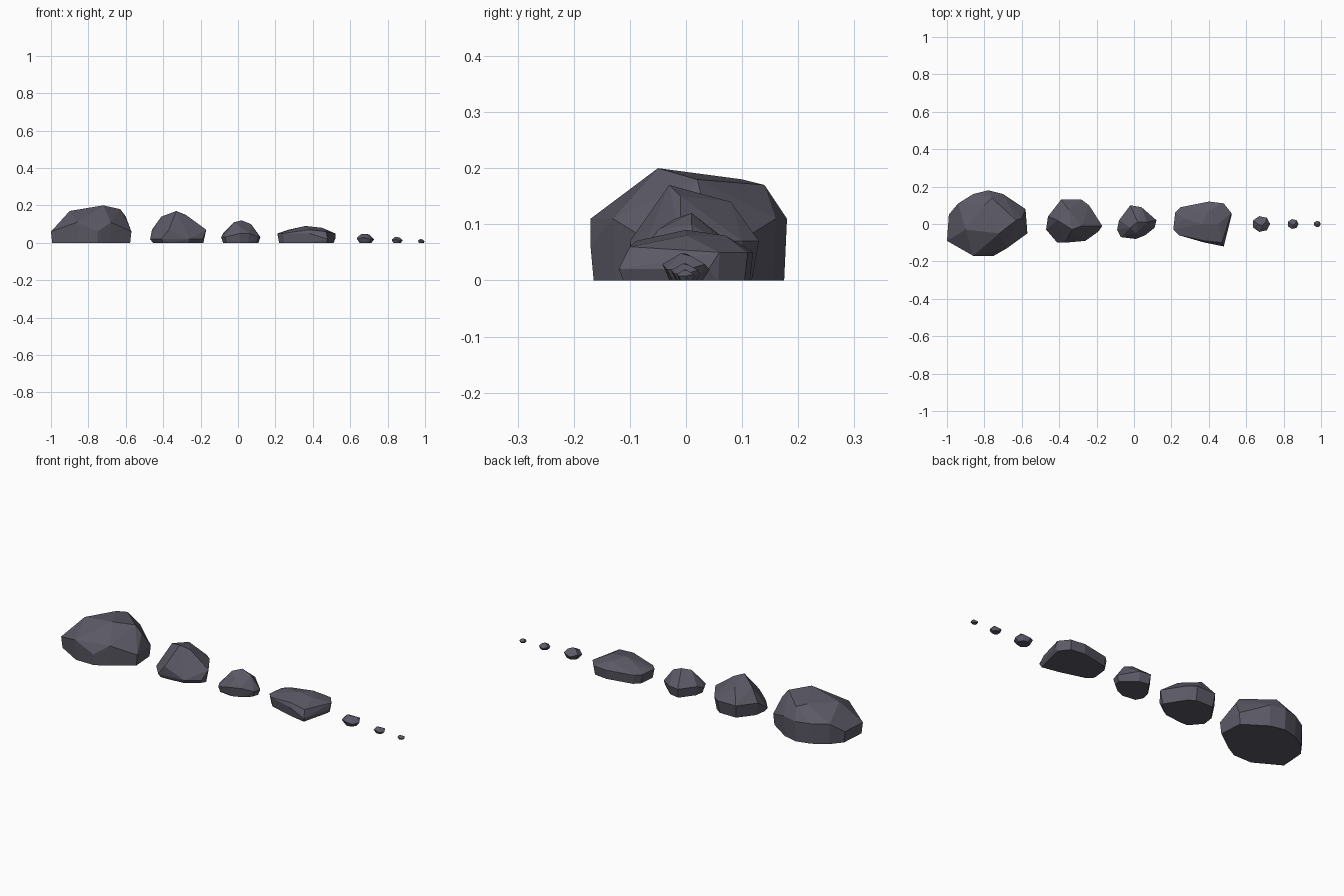
import bpy
import bmesh
from math import cos, sin, tau
from mathutils import Vector

cube = bpy.data.objects.get("Cube")
if cube:
    bpy.data.objects.remove(cube, do_unlink=True)

# Slate grey stone
stone = bpy.data.materials.new("slate_grey")
stone.use_nodes = True
stone.diffuse_color = (.105, .1, .13, 1)
shader = stone.node_tree.nodes["Principled BSDF"]
shader.inputs["Base Color"].default_value = stone.diffuse_color
shader.inputs["Roughness"].default_value = .9


def rock(name, low_rim, low_height, high_rim, high_height, crown, taper):
    """Faceted rock: the widest outline has low and high corners, tapers down
    to a flat footprint on the ground and rises to the crown corners."""
    outline = [Vector((x, y, 0)) for x, y in low_rim + high_rim]
    middle = sum(outline, Vector()) / len(outline)
    points = [middle.lerp(corner, taper) for corner in outline]
    points += [Vector((x, y, low_height)) for x, y in low_rim]
    points += [Vector((x, y, high_height)) for x, y in high_rim]
    points += [Vector(corner) for corner in crown]

    # Wrap the corners in flat facets and drop any corner left inside
    bm = bmesh.new()
    for point in points:
        bm.verts.new(point)
    hull = bmesh.ops.convex_hull(bm, input=bm.verts[:])
    unused = {item for item in hull["geom_interior"] + hull["geom_unused"]
              if isinstance(item, bmesh.types.BMVert)}
    bmesh.ops.delete(bm, geom=list(unused), context="VERTS")
    bmesh.ops.dissolve_limit(bm, angle_limit=.06, verts=bm.verts[:], edges=bm.edges[:])
    bmesh.ops.recalc_face_normals(bm, faces=bm.faces[:])

    mesh = bpy.data.meshes.new(name)
    bm.to_mesh(mesh)
    bm.free()
    mesh.materials.append(stone)
    mesh.shade_flat()
    bpy.context.collection.objects.link(bpy.data.objects.new(name, mesh))


# Large boulder, broad and steep sided
rock("large_boulder",
     low_rim=[(-1, -.09), (-.99, .05), (-.57, -.05), (-.58, .08), (-.75, -.17)],
     low_height=.06,
     high_rim=[(-.94, .11), (-.86, .16), (-.78, .18), (-.7, .16), (-.68, -.13), (-.86, -.17)],
     high_height=.11,
     crown=[(-.9, -.03, .17), (-.72, -.05, .2), (-.63, .02, .18), (-.6, .03, .14),
            (-.76, .14, .17), (-.8, .1, .18)],
     taper=.97)

# Medium boulder, tall with a slanted shoulder
rock("medium_boulder",
     low_rim=[(-.47, -.03), (-.19, -.04), (-.26, -.09), (-.41, -.1)],
     low_height=.02,
     high_rim=[(-.46, .04), (-.39, .13), (-.28, .13), (-.24, .1), (-.17, -.01), (-.37, -.1)],
     high_height=.07,
     crown=[(-.41, .02, .14), (-.33, -.03, .17), (-.28, -.01, .15), (-.35, .08, .14)],
     taper=.9)

# Small boulder, domed
rock("small_boulder",
     low_rim=[(-.09, -.03), (.12, .02), (.11, -.02), (-.07, -.07)],
     low_height=.03,
     high_rim=[(-.08, .02), (-.02, .1), (.04, .09), (.06, -.06), (.01, -.08)],
     high_height=.05,
     crown=[(-.02, -.02, .11), (.02, .01, .12), (.07, .01, .1), (.01, -.05, .09)],
     taper=.9)

# Flat slab of rock
rock("flat_rock",
     low_rim=[(.52, .04), (.48, -.12)],
     low_height=.02,
     high_rim=[(.21, -.03), (.22, .06), (.25, .09), (.4, .12), (.48, .11), (.52, .06),
               (.38, -.1), (.24, -.06)],
     high_height=.05,
     crown=[(.47, -.1, .06), (.38, -.09, .07), (.36, 0, .09), (.45, 0, .08),
            (.4, .07, .08), (.27, .03, .07)],
     taper=.94)

# Three pebbles of one shape, each smaller than the last
for label, x, radius in [("large", .68, .048), ("medium", .85, .03), ("small", .98, .019)]:
    rim = [(x + radius * cos(tau * side / 7), .9 * radius * sin(tau * side / 7))
           for side in range(7)]
    rock(label + "_pebble",
         low_rim=rim[::2], low_height=radius * .4,
         high_rim=rim[1::2], high_height=radius * .6,
         crown=[(x - radius * .4, 0, radius), (x + radius * .1, -radius * .2, radius),
                (x + radius * .5, radius * .2, radius * .9)],
         taper=.7)
